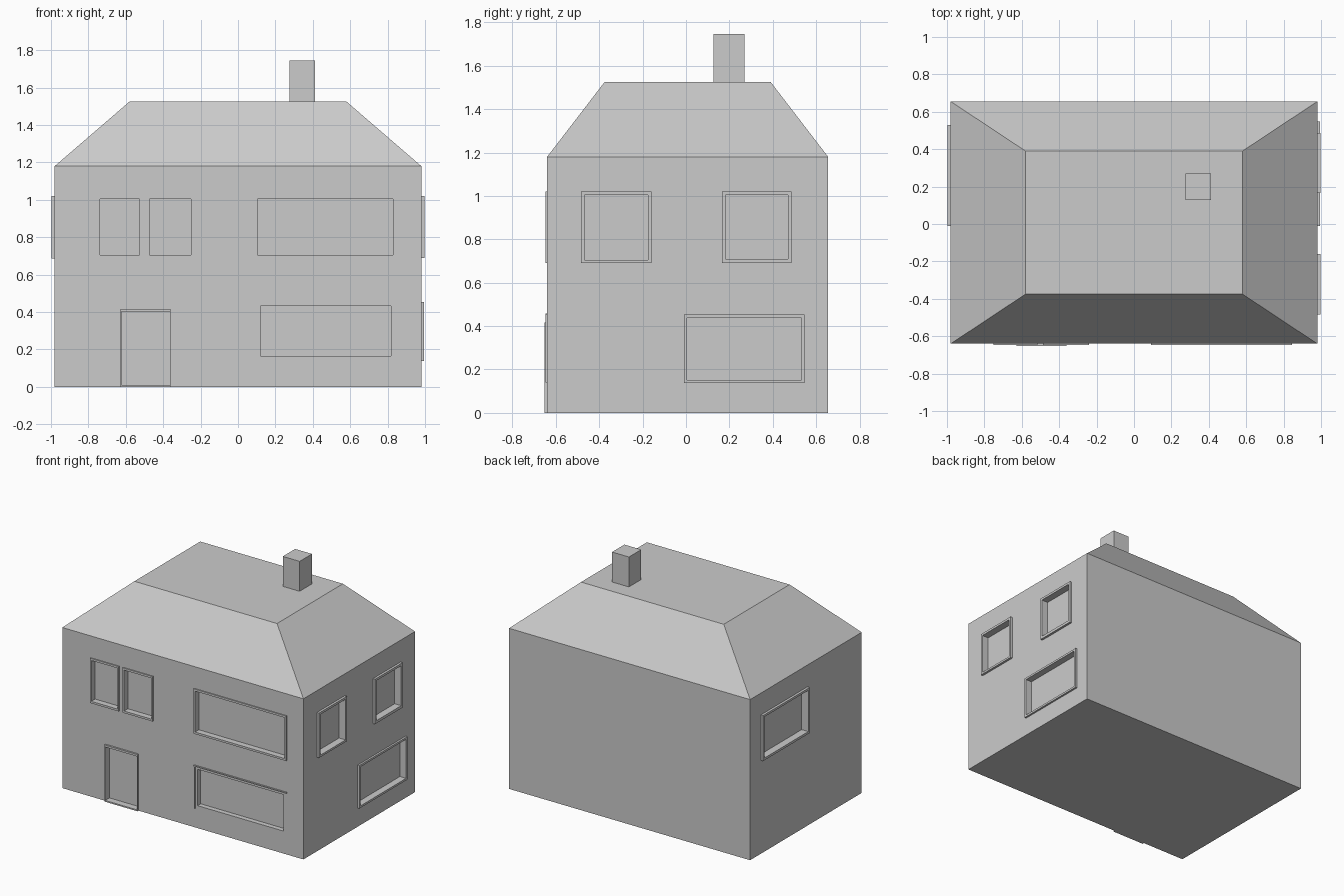
import bpy, bmesh

if "Cube" in bpy.data.objects:
    bpy.data.objects.remove(bpy.data.objects["Cube"])

HX, Y0, Y1 = 0.98, -0.64, 0.655
RECESS = 0.036


def make(name, loops, cap=True, close=False):
    """Skin a stack of 4-point loops, optionally capping the ends."""
    bm = bmesh.new()
    rings = [[bm.verts.new(p) for p in lp] for lp in loops]
    for a, b in zip(rings, rings[1:]):
        for i in range(4):
            j = (i + 1) % 4
            bm.faces.new((a[i], a[j], b[j], b[i]))
    if cap:
        bm.faces.new(rings[0])
        bm.faces.new(rings[-1])
        bmesh.ops.recalc_face_normals(bm, faces=bm.faces)
    me = bpy.data.meshes.new(name)
    bm.to_mesh(me)
    bm.free()
    ob = bpy.data.objects.new(name, me)
    bpy.context.collection.objects.link(ob)
    return ob


def rect(x0, x1, y0, y1, z):
    return [(x0, y0, z), (x1, y0, z), (x1, y1, z), (x0, y1, z)]


def on_wall(wall, r, d):
    """Rectangle (u0, u1, z0, z1) placed at distance d outside a wall."""
    u0, u1, z0, z1 = r
    pts = [(u0, z0), (u1, z0), (u1, z1), (u0, z1)]
    if wall == "left":
        return [(-HX - d, u, z) for u, z in reversed(pts)]
    if wall == "right":
        return [(HX + d, u, z) for u, z in pts]
    return [(u, Y0 - d, z) for u, z in pts]


# Walls and flat-topped hip roof
body = make("house_body", [
    rect(-HX, HX, Y0, Y1, 0),
    rect(-HX, HX, Y0, Y1, 1.18),
    rect(-0.58, 0.58, -0.375, 0.39, 1.525)])

# Chimney
make("chimney", [rect(0.275, 0.412, 0.127, 0.27, 1.5),
                 rect(0.275, 0.412, 0.127, 0.27, 1.745)])

# Openings: name, wall, outer frame, inner opening, frame projection
openings = [
    ("upper_window_a", "front", (-0.75, -0.517, 0.69, 1.02), (-0.738, -0.527, 0.705, 1.005), 0.008),
    ("upper_window_b", "front", (-0.487, -0.24, 0.69, 1.02), (-0.472, -0.251, 0.705, 1.005), 0.008),
    ("upper_window_wide", "front", (0.09, 0.845, 0.69, 1.02), (0.105, 0.83, 0.705, 1.005), 0.008),
    ("lower_window_wide", "front", None, (0.12, 0.817, 0.165, 0.432), 0),
    ("door", "front", (-0.628, -0.36, 0.0, 0.417), (-0.622, -0.364, 0.01, 0.402), 0.013),
    ("side_window_a", "right", (-0.483, -0.16, 0.69, 1.02), (-0.467, -0.175, 0.705, 1.003), 0.017),
    ("side_window_b", "right", (0.167, 0.487, 0.69, 1.02), (0.182, 0.471, 0.71, 1.003), 0.017),
    ("side_window_low", "right", (-0.01, 0.547, 0.137, 0.453), (0.005, 0.532, 0.152, 0.438), 0.014),
    ("left_window", "left", (-0.01, 0.53, 0.685, 1.02), (0.006, 0.514, 0.702, 1.004), 0.018),
]
for name, wall, outer, inner, out in openings:
    # Recess cut into the wall
    cutter = make("cutter", [on_wall(wall, inner, -RECESS), on_wall(wall, inner, 0.05)])
    mod = body.modifiers.new(name, "BOOLEAN")
    mod.operation, mod.solver, mod.object = "DIFFERENCE", "EXACT", cutter
    bpy.context.view_layer.objects.active = body
    bpy.ops.object.modifier_apply(modifier=name)
    bpy.data.objects.remove(cutter)
    # Projecting frame
    if outer:
        make(name + "_frame", [on_wall(wall, outer, 0), on_wall(wall, outer, out),
                               on_wall(wall, inner, out), on_wall(wall, inner, 0)], cap=False)

# Thin lips of the lower wide window
for name, r in (("lower_window_top_lip", (0.09, 0.845, 0.45, 0.458)),
                ("lower_window_side_lip", (0.095, 0.104, 0.14, 0.45))):
    make(name, [on_wall("front", r, -0.01), on_wall("front", r, 0.008)])
